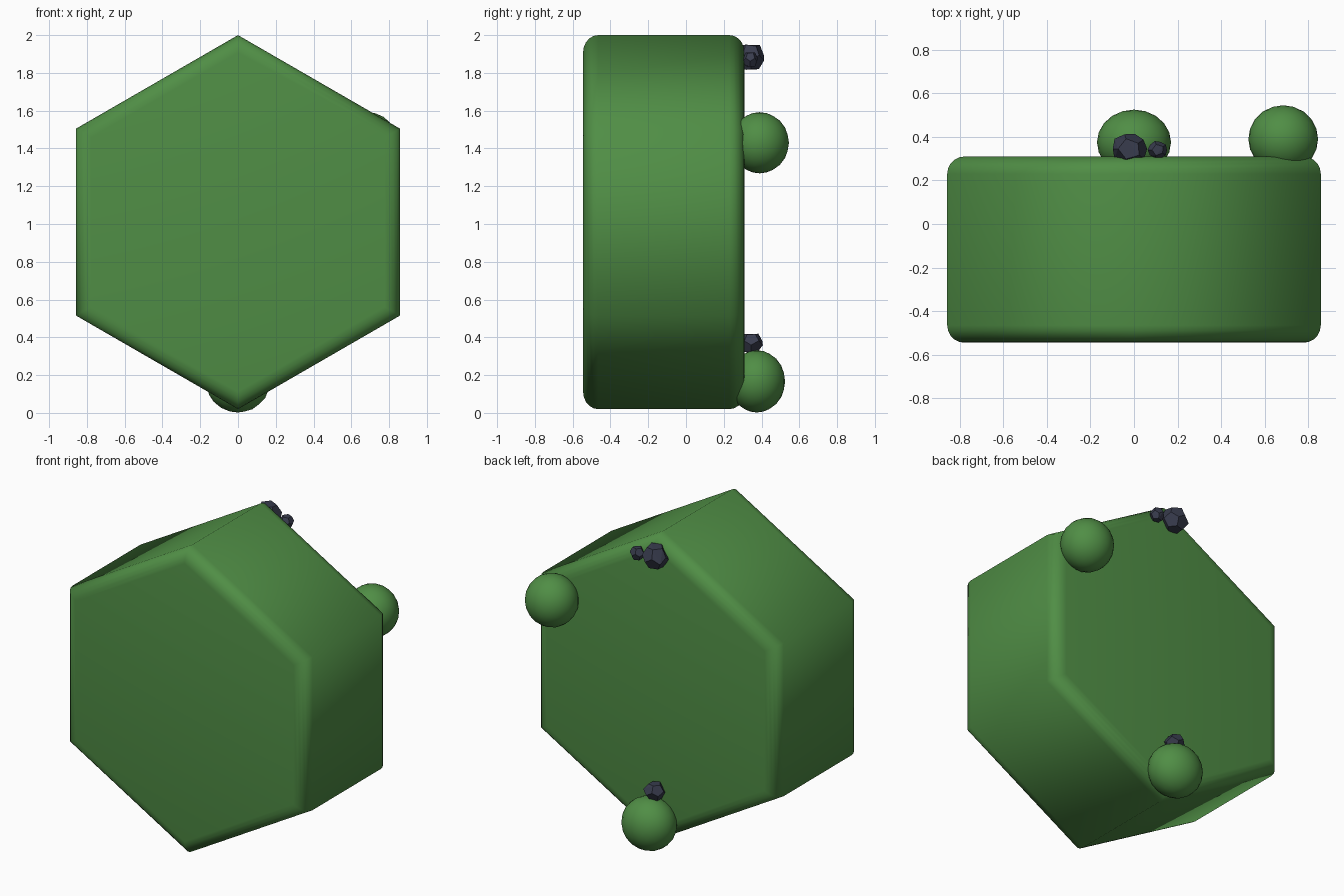
import bpy, bmesh, math, random
from mathutils import Matrix, Vector

if "Cube" in bpy.data.objects:
    bpy.data.objects.remove(bpy.data.objects["Cube"])

random.seed(4)


def material(name, color):
    m = bpy.data.materials.new(name)
    m.diffuse_color = color
    m.use_nodes = True
    m.node_tree.nodes["Principled BSDF"].inputs["Base Color"].default_value = m.diffuse_color
    return m


GREEN = material("green", (0.08, 0.27, 0.06, 1))
DARK = material("dark_stone", (0.04, 0.045, 0.075, 1))


def finish(bm, name, mat, smooth):
    bmesh.ops.recalc_face_normals(bm, faces=bm.faces[:])
    for f in bm.faces:
        f.smooth = smooth
    me = bpy.data.meshes.new(name)
    bm.to_mesh(me)
    bm.free()
    me.materials.append(mat)
    ob = bpy.data.objects.new(name, me)
    bpy.context.collection.objects.link(ob)
    return ob


# Hexagonal block with rounded front and back rims
def hex_block():
    bm = bmesh.new()
    R, cz, y0, y1 = 0.99, 1.01, -0.545, 0.31
    ring = [bm.verts.new((R * math.sin(i * math.pi / 3), y0,
                          cz + R * math.cos(i * math.pi / 3))) for i in range(6)]
    face = bm.faces.new(ring)
    ext = bmesh.ops.extrude_face_region(bm, geom=[face], use_keep_orig=True)
    moved = [g for g in ext["geom"] if isinstance(g, bmesh.types.BMVert)]
    bmesh.ops.translate(bm, verts=moved, vec=(0, y1 - y0, 0))
    bmesh.ops.recalc_face_normals(bm, faces=bm.faces[:])
    rims = [e for e in bm.edges if abs(e.verts[0].co.y - e.verts[1].co.y) < 1e-4]
    bmesh.ops.bevel(bm, geom=rims, offset=0.08, offset_type='OFFSET',
                    segments=5, profile=0.5, affect='EDGES')
    return finish(bm, "hex_block", GREEN, True)


hex_block()


# Round bushes on the back face
def bush(name, loc, size):
    bm = bmesh.new()
    bmesh.ops.create_icosphere(bm, subdivisions=3, radius=1)
    for v in bm.verts:
        v.co = Vector(c * s for c, s in zip(v.co, size)) + Vector(loc)
    finish(bm, name, GREEN, True)


bush("bush_bottom", (0, 0.375, 0.167), (0.17, 0.15, 0.165))
bush("bush_side", (0.685, 0.39, 1.43), (0.16, 0.155, 0.162))


# Faceted stones: irregular dodecahedra from icosahedron face centres
def stone(name, loc, size):
    ico = bmesh.new()
    bmesh.ops.create_icosphere(ico, subdivisions=1, radius=1)
    pts = [f.calc_center_median().normalized() for f in ico.faces]
    ico.free()
    bm = bmesh.new()
    for p in pts:
        p = p * random.uniform(0.9, 1.06)
        bm.verts.new(Vector(c * s for c, s in zip(p, size)) + Vector(loc))
    bmesh.ops.convex_hull(bm, input=bm.verts[:])
    bmesh.ops.dissolve_limit(bm, angle_limit=math.radians(12),
                             verts=bm.verts[:], edges=bm.edges[:])
    finish(bm, name, DARK, False)


stone("stone_top_large", (-0.02, 0.345, 1.88), (0.085, 0.078, 0.083))
stone("stone_top_small", (0.11, 0.34, 1.87), (0.046, 0.042, 0.045))
stone("stone_bottom", (-0.02, 0.345, 0.37), (0.066, 0.066, 0.062))
